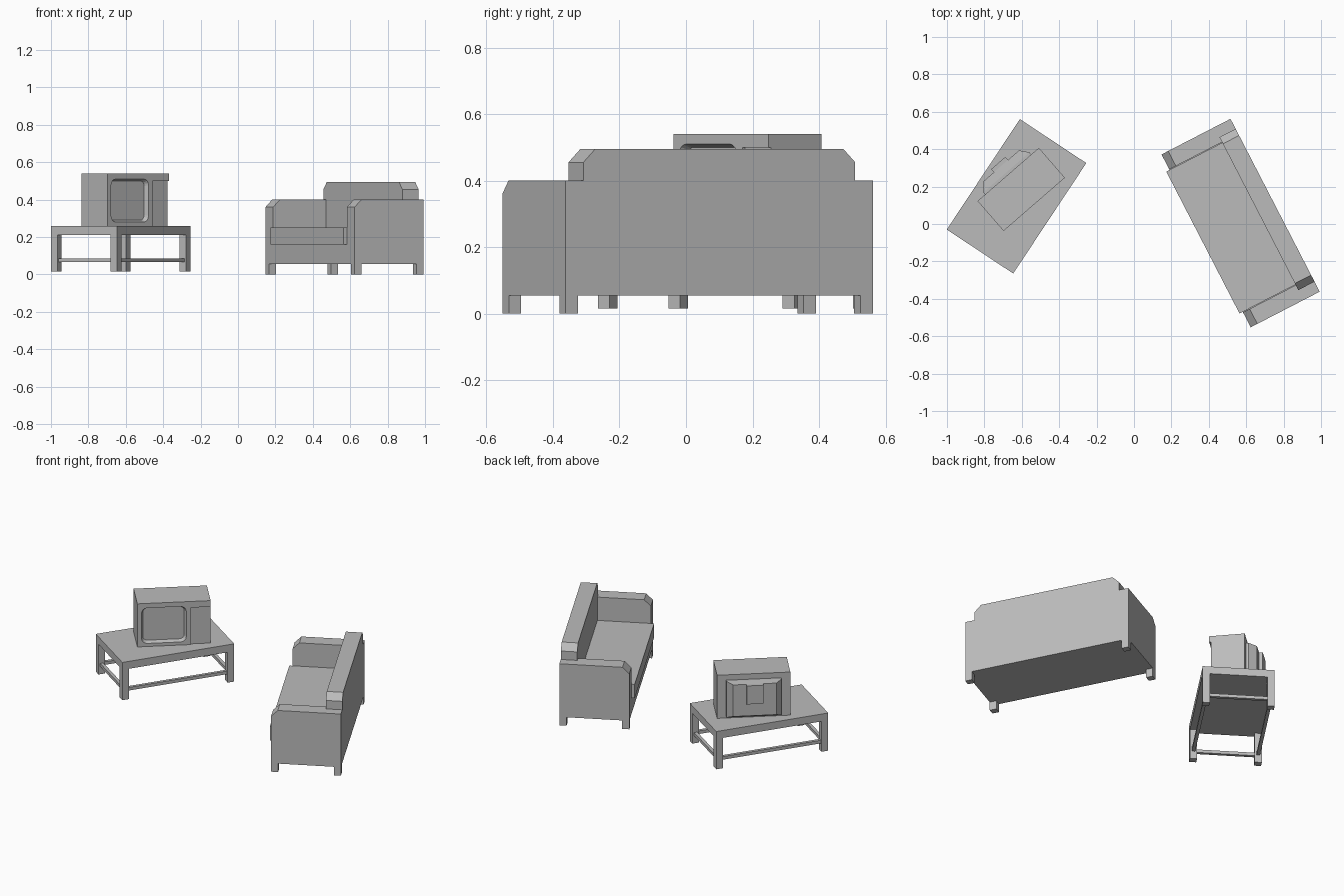
import bpy, bmesh, math
from mathutils import Matrix, Vector

cube = bpy.data.objects.get("Cube")
if cube:
    bpy.data.objects.remove(cube, do_unlink=True)

grey = bpy.data.materials.new("plain_grey")
grey.use_nodes = True
grey.diffuse_color = (0.5, 0.5, 0.5, 1)
grey.node_tree.nodes["Principled BSDF"].inputs["Base Color"].default_value = (0.5, 0.5, 0.5, 1)


def frame(x, y, degrees):
    return Matrix.Translation((x, y, 0)) @ Matrix.Rotation(math.radians(degrees), 4, "Z")


def loft(name, place, rings):
    """Closed solid skinned through rings of equal point count."""
    bm = bmesh.new()
    loops = [[bm.verts.new(place @ Vector(p)) for p in ring] for ring in rings]
    for a, b in zip(loops, loops[1:]):
        for i in range(len(a)):
            j = (i + 1) % len(a)
            bm.faces.new((a[i], a[j], b[j], b[i]))
    bm.faces.new(loops[0])
    bm.faces.new(loops[-1])
    bmesh.ops.recalc_face_normals(bm, faces=bm.faces)
    mesh = bpy.data.meshes.new(name)
    bm.to_mesh(mesh)
    bm.free()
    mesh.materials.append(grey)
    obj = bpy.data.objects.new(name, mesh)
    bpy.context.collection.objects.link(obj)
    return obj


def rect(x0, x1, z0, z1, y):
    return [(x0, y, z0), (x1, y, z0), (x1, y, z1), (x0, y, z1)]


def box(name, place, xs, ys, zs):
    return loft(name, place, [rect(*xs, *zs, y) for y in ys])


def rounded(x0, x1, z0, z1, y, r, steps=4):
    pts = []
    corners = [(x1 - r, z1 - r), (x0 + r, z1 - r), (x0 + r, z0 + r), (x1 - r, z0 + r)]
    for k, (cx, cz) in enumerate(corners):
        for s in range(steps + 1):
            a = (k + s / steps) * math.pi / 2
            pts.append((cx + r * math.cos(a), y, cz + r * math.sin(a)))
    return pts


def carve(target, cutters):
    for c in cutters:
        mod = target.modifiers.new("carve", "BOOLEAN")
        mod.operation, mod.solver, mod.object = "DIFFERENCE", "EXACT", c
    graph = bpy.context.evaluated_depsgraph_get()
    mesh = bpy.data.meshes.new_from_object(target.evaluated_get(graph))
    target.modifiers.clear()
    target.data = mesh
    for c in cutters:
        bpy.data.objects.remove(c, do_unlink=True)


def corner_legs(name, place, hx, hy, size, z0, z1):
    for sx, side in ((-1, "right"), (1, "left")):
        for sy, end in ((-1, "front"), (1, "back")):
            box(f"{name}_{end}_{side}", place, (sx * hx, sx * (hx - size)),
                (sy * hy, sy * (hy - size)), (z0, z1))


# Sofa: local x runs along its length, local -y is the seat front
sofa = frame(0.57, 0.005, -62.7)
L, D, INNER, BACK = 0.52, 0.2075, 0.43, 0.11
arm = [(-D, 0.055), (-D, 0.36), (-D + 0.04, 0.4), (D, 0.4), (D, 0.055)]
for s, side in ((-1, "right"), (1, "left")):
    loft("sofa_arm_" + side, sofa, [[(s * x, y, z) for y, z in arm] for x in (INNER, L)])
box("sofa_base", sofa, (-INNER, INNER), (-D, D), (0.055, 0.16))
box("sofa_cushion", sofa, (-0.427, 0.427), (-0.227, BACK), (0.16, 0.25))
box("sofa_rear_panel", sofa, (-INNER, INNER), (BACK, D), (0.16, 0.4))
rest = [(-0.46, 0.4), (-0.46, 0.455), (-0.42, 0.495), (0.42, 0.495), (0.46, 0.455), (0.46, 0.4)]
loft("sofa_backrest", sofa, [[(x, y, z) for x, z in rest] for y in (BACK, D)])
corner_legs("sofa_leg", sofa, L, D, 0.042, 0, 0.055)

# Low table
table = frame(-0.628, 0.148, 56.5)
TX, TY, LEG = 0.354, 0.213, 0.042
box("table_top", table, (-TX, TX), (-TY, TY), (0.212, 0.26))
corner_legs("table_leg", table, TX, TY, LEG, 0.015, 0.212)
for s, side in ((-1, "front"), (1, "back")):
    y, x = s * (TY - LEG / 2), s * (TX - LEG / 2)
    box("table_long_rail_" + side, table, (LEG - TX, TX - LEG), (y - 0.01, y + 0.01), (0.065, 0.085))
    box("table_short_rail_" + side, table, (x - 0.01, x + 0.01), (LEG - TY, TY - LEG), (0.065, 0.085))

# Television: cabinet with recessed screen and control panel
tv = frame(-0.603, 0.185, 41)
W, H = 0.217, 0.106
cabinet = box("television_cabinet", tv, (-W, W), (-H, H), (0.26, 0.54))
screen = loft("screen_cutter", tv, [
    rounded(-0.194, 0.075, 0.278, 0.512, -H - 0.005, 0.034),
    rounded(-0.182, 0.063, 0.29, 0.5, -H + 0.024, 0.028)])
panel = box("panel_cutter", tv, (0.1, W + 0.05), (-H - 0.05, -H + 0.01), (0.2, 0.5))
carve(cabinet, [screen, panel])

# Television rear housing
loft("television_rear_housing", tv, [
    rect(-0.163, 0.163, 0.27, 0.505, H),
    rect(-0.163, 0.163, 0.27, 0.505, H + 0.015),
    rect(-0.128, 0.128, 0.295, 0.5, 0.165)])
box("television_tube_cover", tv, (-0.05, 0.05), (0.16, 0.187), (0.38, 0.5))
